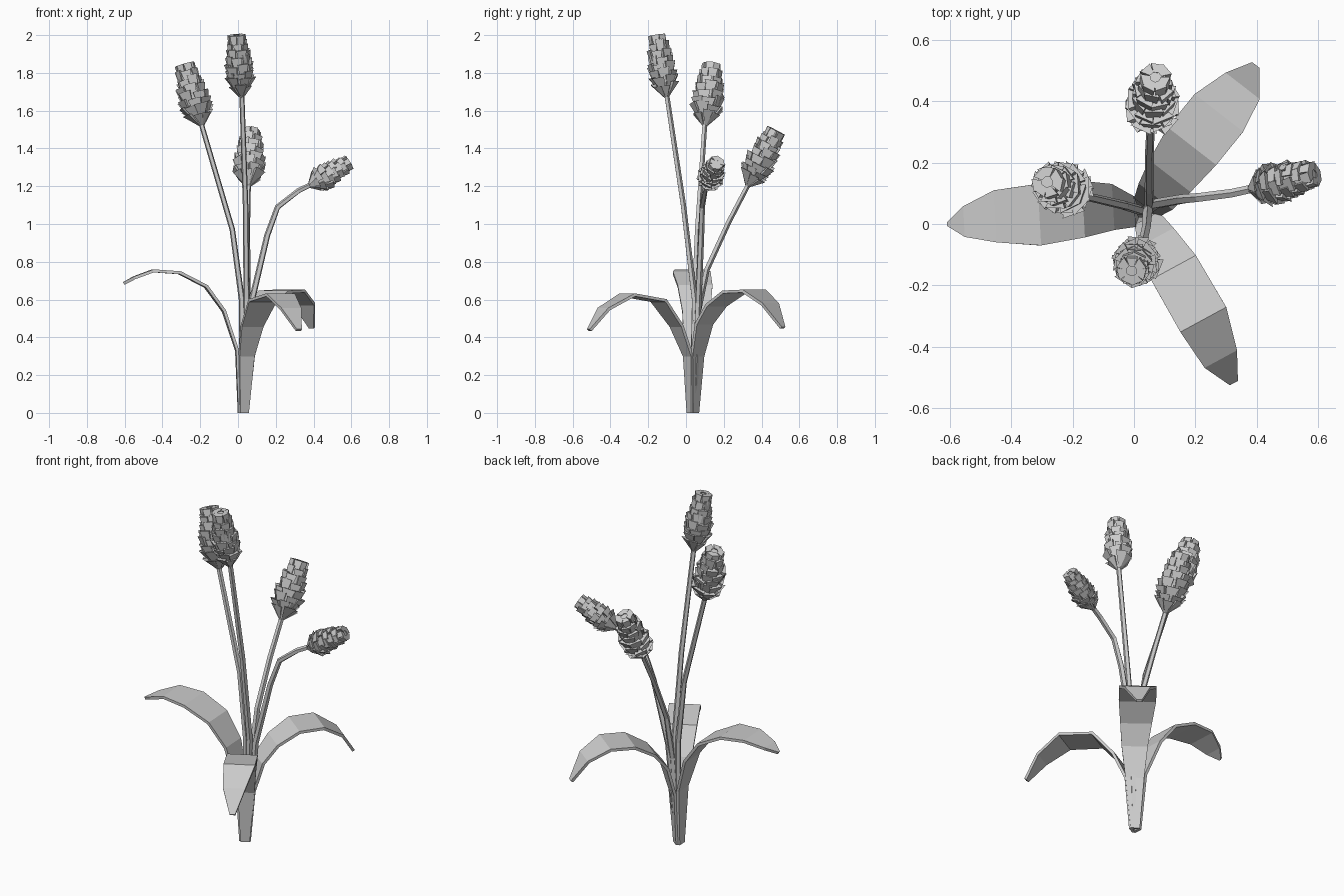
import bpy, bmesh, math, random
from mathutils import Vector

if "Cube" in bpy.data.objects:
    bpy.data.objects.remove(bpy.data.objects["Cube"])

random.seed(4)


def finish(bm, name):
    bmesh.ops.recalc_face_normals(bm, faces=bm.faces)
    mesh = bpy.data.meshes.new(name)
    bm.to_mesh(mesh)
    bm.free()
    obj = bpy.data.objects.new(name, mesh)
    bpy.context.collection.objects.link(obj)
    return obj


def axes(d):
    """Two directions perpendicular to d."""
    u = d.cross(Vector((0.3, 1, 0.1))).normalized()
    return u, d.cross(u).normalized()


def loft(bm, rings):
    """Skin closed rings of points and cap both ends."""
    rows = [[bm.verts.new(p) for p in r] for r in rings]
    n = len(rows[0])
    for a, b in zip(rows, rows[1:]):
        for i in range(n):
            j = (i + 1) % n
            bm.faces.new((a[i], a[j], b[j], b[i]))
    bm.faces.new(rows[0])
    bm.faces.new(rows[-1])


def ring(c, d, r, n):
    u, v = axes(d)
    return [c + r * (math.cos(t) * u + math.sin(t) * v)
            for t in (2 * math.pi * i / n for i in range(n))]


def stem(name, pts):
    pts = [Vector(p) for p in pts]
    rings = []
    for i, p in enumerate(pts):
        d = (pts[min(i + 1, len(pts) - 1)] - pts[max(i - 1, 0)]).normalized()
        rings.append(ring(p, d, 0.018 - 0.004 * i / (len(pts) - 1), 5))
    bm = bmesh.new()
    loft(bm, rings)
    finish(bm, name)


def leaf(name, rows):
    """Broad blade: each row is x, y, z, half width."""
    first, last = Vector(rows[0][:3]), Vector(rows[-1][:3])
    out = last - first
    side = Vector((-out.y, out.x, 0)).normalized()
    pts = [Vector(r[:3]) for r in rows]
    rings = []
    for i, p in enumerate(pts):
        d = pts[min(i + 1, len(pts) - 1)] - pts[max(i - 1, 0)]
        n = side.cross(d).normalized() * 0.008
        w = side * rows[i][3]
        rings.append([p - w - n, p + w - n, p + w + n, p - w + n])
    bm = bmesh.new()
    loft(bm, rings)
    finish(bm, name)


# Head outline: fraction of length, fraction of widest radius
OUTLINE = [(0, .22), (.12, .62), (.24, .97), (.36, 1), (.5, .98),
           (.65, .88), (.8, .77), (.92, .66), (1, .58)]


def outline(t):
    for (a, ra), (b, rb) in zip(OUTLINE, OUTLINE[1:]):
        if t <= b:
            return ra + (rb - ra) * (t - a) / (b - a)
    return OUTLINE[-1][1]


def flower_head(name, base, tip, radius):
    base, tip = Vector(base), Vector(tip)
    length = (tip - base).length
    d = (tip - base).normalized()
    u, v = axes(d)
    bm = bmesh.new()
    # solid core
    loft(bm, [ring(base + d * length * t * 0.98, d, radius * r * 0.78, 7)
              for t, r in OUTLINE])
    # staggered rows of wedge shaped scales
    rows, count = 8, 7
    for k in range(rows):
        for i in range(count):
            top = 0.2 + 0.8 * k / (rows - 1)
            if k < rows - 1:
                top += random.uniform(-0.035, 0.035)
            low = max(top - 0.23, 0.01)
            a = 2 * math.pi * (i + 0.5 * (k % 2)) / count + random.uniform(-.12, .12)
            rad = u * math.cos(a) + v * math.sin(a)
            tan = d.cross(rad)
            r1 = radius * outline(top) * random.uniform(0.98, 1.14)
            r0 = radius * outline(low) * 0.8
            w1, w0 = r1 * 0.45, r0 * 0.3

            def row(t, r, w):
                c = base + d * length * t + rad * r
                return [bm.verts.new(c - tan * w), bm.verts.new(c + tan * w)]
            A, B, C = row(low, r0, w0), row(top, r1, w1), row(top, r1 * 0.35, w1 * 0.4)
            for f in ((A[0], A[1], B[1], B[0]), (B[0], B[1], C[1], C[0]),
                      (C[0], C[1], A[1], A[0]), (A[0], B[0], C[0]), (A[1], C[1], B[1])):
                bm.faces.new(f)
    finish(bm, name)


# Leaves wrapping the base
leaf("left_leaf", [(.008, .035, 0, .025), (-.005, .04, .33, .05), (-.075, .055, .54, .075),
                   (-.17, .048, .67, .092), (-.31, .03, .742, .10), (-.45, .025, .752, .085),
                   (-.55, .008, .715, .05), (-.605, 0, .685, .006)])
leaf("back_leaf", [(.032, .048, 0, .025), (.045, .06, .3, .05), (.075, .095, .47, .07),
                   (.12, .16, .57, .085), (.19, .255, .64, .10), (.275, .36, .645, .10),
                   (.35, .445, .575, .07), (.392, .512, .45, .015)])
leaf("front_leaf", [(.032, .022, 0, .025), (.045, .012, .3, .045), (.075, -.05, .46, .065),
                    (.13, -.145, .595, .083), (.225, -.31, .625, .085),
                    (.28, -.435, .55, .06), (.322, -.512, .438, .015)])

# Flower stems and heads
stem("tall_stem", [(.03, .04, .02), (.045, .045, .6), (.04, -.015, 1.1), (.02, -.105, 1.7)])
flower_head("tall_head", (.02, -.103, 1.67), (-.008, -.152, 2.0), .07)

stem("left_stem", [(.025, .035, .02), (.02, .045, .6), (-.03, .06, .97), (-.2, .1, 1.55)])
flower_head("left_head", (-.19, .1, 1.52), (-.283, .137, 1.845), .078)

stem("back_stem", [(.03, .04, .02), (.05, .055, .5), (.05, .11, .76), (.05, .225, 1.01),
                   (.055, .335, 1.22)])
flower_head("back_head", (.054, .325, 1.2), (.07, .478, 1.495), .076)

stem("right_stem", [(.03, .04, .02), (.07, .065, .58), (.155, .08, .94), (.21, .085, 1.09),
                    (.32, .1, 1.175), (.41, .12, 1.22)])
flower_head("right_head", (.375, .113, 1.2), (.588, .163, 1.325), .062)
